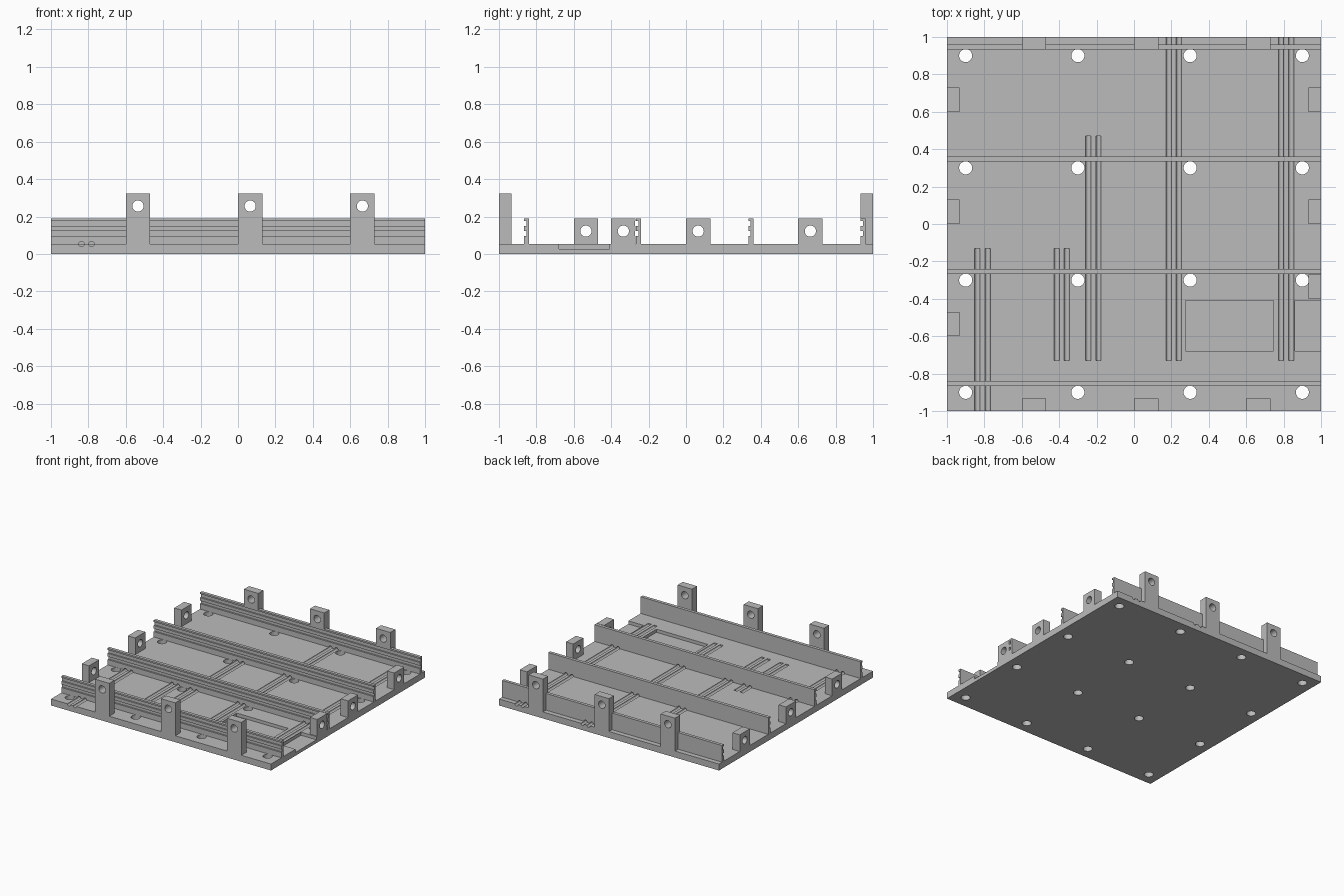
import bpy
import math
from mathutils import Matrix, Vector

if "Cube" in bpy.data.objects:
    bpy.data.objects.remove(bpy.data.objects["Cube"], do_unlink=True)

TOP = 0.053       # plate thickness
RAIL_TOP = 0.19
TAB = 0.13        # tab width
DEEP = 0.066      # tab depth
PITCH = 0.6

grey = bpy.data.materials.new("plain grey")
grey.use_nodes = True
COLOUR = (0.5, 0.5, 0.5, 1)
grey.diffuse_color = COLOUR
grey.node_tree.nodes["Principled BSDF"].inputs["Base Color"].default_value = COLOUR


def box(name, x0, x1, y0, y1, z0, z1):
    low, high = Vector((x0, y0, z0)), Vector((x1, y1, z1))
    bpy.ops.mesh.primitive_cube_add(size=1)
    ob = bpy.context.object
    ob.name = name
    ob.data.transform(Matrix.Translation((low + high) / 2) @ Matrix.Diagonal((*(high - low), 1)))
    ob.data.materials.append(grey)
    return ob


def rod(name, centre, radius, length, axis="Z"):
    bpy.ops.mesh.primitive_cylinder_add(vertices=32, radius=radius, depth=length)
    ob = bpy.context.object
    ob.name = name
    turn = Matrix()
    if axis != "Z":
        turn = Matrix.Rotation(math.pi / 2, 4, "Y" if axis == "X" else "X")
    ob.data.transform(Matrix.Translation(centre) @ turn)
    ob.data.materials.append(grey)
    return ob


def cut(ob, cutters):
    for c in cutters:
        mod = ob.modifiers.new("cut", "BOOLEAN")
        mod.operation = "DIFFERENCE"
        mod.solver = "EXACT"
        mod.object = c
    depsgraph = bpy.context.evaluated_depsgraph_get()
    mesh = bpy.data.meshes.new_from_object(ob.evaluated_get(depsgraph))
    ob.modifiers.clear()
    ob.data = mesh
    bpy.ops.object.select_all(action="DESELECT")
    ob.select_set(True)
    bpy.context.view_layer.objects.active = ob
    bpy.ops.object.shade_smooth_by_angle(angle=math.radians(30))


# Cutters: screw holes, wire channels, pockets and rail slots
steps = (-0.9, -0.3, 0.3, 0.9)
holes = [rod("hole_cutter", (x, y, 0), 0.035, 0.3) for x in steps for y in steps]

channels = []
for x, y0, y1 in ((-0.81, -1.1, -0.13), (-0.386, -0.73, -0.13), (-0.217, -0.73, 0.47),
                  (0.213, -0.73, 1.1), (0.813, -0.73, 1.1)):
    for side in (-1, 1):
        channels.append(rod("channel_cutter", (x + side * 0.027, (y0 + y1) / 2, TOP),
                            0.0145, y1 - y0, "Y"))

pockets = [box("pocket_cutter", x0, x1, -0.68, -0.41, 0.027, 0.1)
           for x0, x1 in ((0.275, 0.745), (0.86, 1.1))]

rail_fronts = [-0.866 + i * PITCH for i in range(4)]
slots = {y: [box("slot_cutter", -1.1, 1.1, y - 0.006, y + 0.012, z0, z1)
             for z0, z1 in ((0.097, 0.122), (0.148, 0.177))] for y in rail_fronts}

# Base plate
plate = box("base_plate", -1, 1, -1, 1, 0, TOP)
cut(plate, holes + channels + pockets)

# Slotted rails
for y in rail_fronts:
    rail = box("slotted_rail", -1, 1, y, y + 0.026, TOP, RAIL_TOP)
    cut(rail, slots[y] + channels)

# Tall tabs along the front and back edges
bolts = []
for x in (-0.6, 0, 0.6):
    bolt = rod("bolt_cutter", (x + TAB / 2, 0, 0.256), 0.03, 3, "Y")
    bolts.append(bolt)
    front = box("front_tab", x, x + TAB, -1, -1 + DEEP, TOP, 0.323)
    cut(front, [bolt])
    back = box("back_tab", x, x + TAB, 1 - DEEP, 1, TOP, 0.323)
    cut(back, [bolt] + slots[rail_fronts[-1]])

# Short tabs along the left and right edges
for name, x, starts in (("left_tab", 1 - DEEP, (-0.4, 0, 0.6)),
                        ("right_tab", -1, (-0.6, 0, 0.6))):
    for y in starts:
        bolt = rod("bolt_cutter", (x, y + TAB / 2, 0.122), 0.03, 0.5, "X")
        bolts.append(bolt)
        tab = box(name, x, x + DEEP, y, y + TAB, TOP, RAIL_TOP)
        cut(tab, [bolt] + slots[rail_fronts[1]])

# Remove the cutters
for c in holes + channels + pockets + bolts + sum(slots.values(), []):
    bpy.data.objects.remove(c, do_unlink=True)
